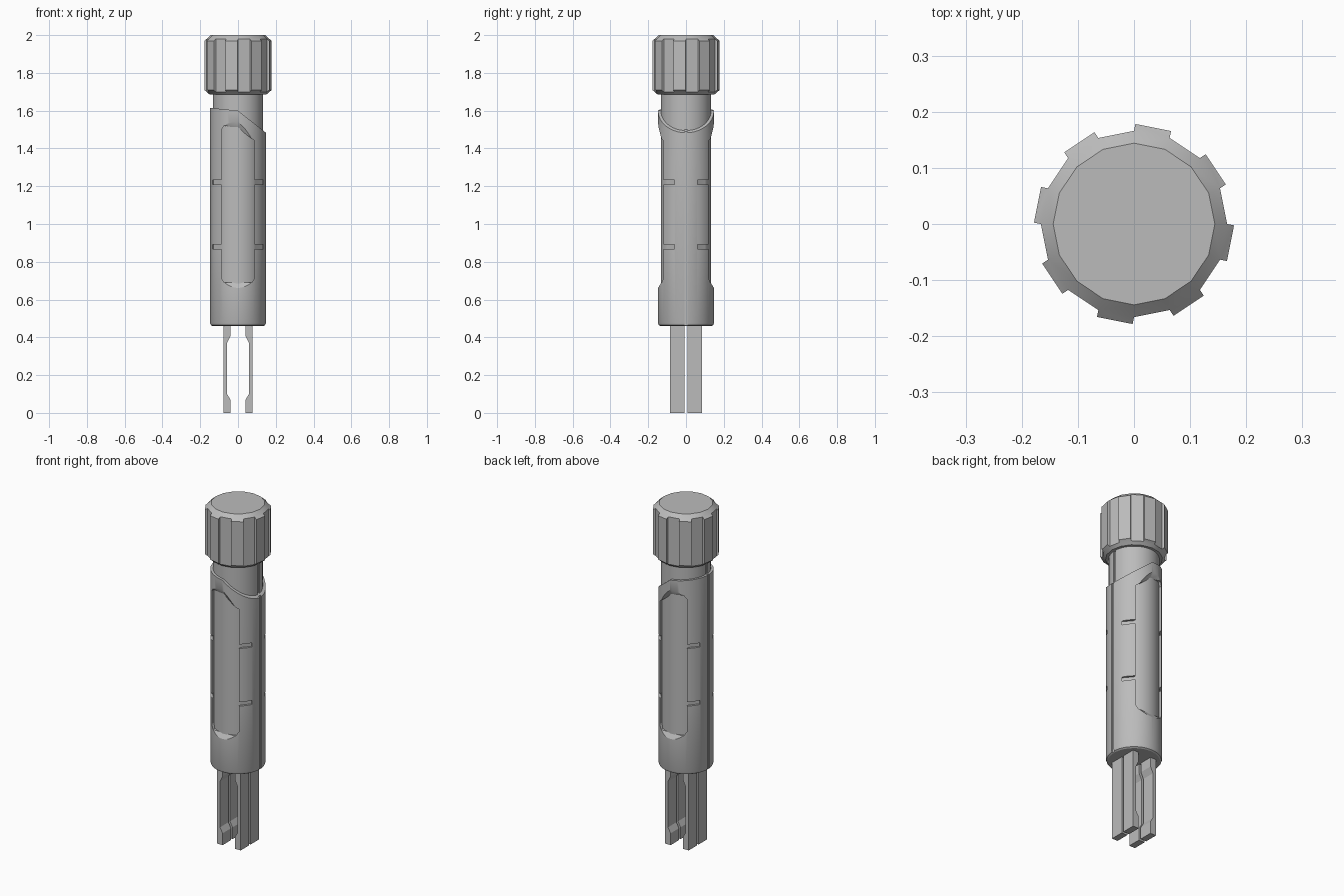
import bpy, bmesh, math

if "Cube" in bpy.data.objects:
    bpy.data.objects.remove(bpy.data.objects["Cube"])

grey = bpy.data.materials.new("plain_grey")
grey.diffuse_color = (0.5, 0.5, 0.5, 1)
grey.use_nodes = True
grey.node_tree.nodes["Principled BSDF"].inputs["Base Color"].default_value = grey.diffuse_color


def finish(bm, name, smooth=False):
    bmesh.ops.recalc_face_normals(bm, faces=bm.faces)
    me = bpy.data.meshes.new(name)
    bm.to_mesh(me)
    bm.free()
    me.materials.append(grey)
    ob = bpy.data.objects.new(name, me)
    bpy.context.collection.objects.link(ob)
    if smooth:
        shade(ob)
    return ob


def activate(ob):
    bpy.ops.object.select_all(action='DESELECT')
    ob.select_set(True)
    bpy.context.view_layer.objects.active = ob


def shade(ob):
    activate(ob)
    bpy.ops.object.shade_smooth_by_angle(angle=math.radians(30))


def lathe(profile, n):
    bm = bmesh.new()
    rings = [[bm.verts.new((r * math.cos(2 * math.pi * i / n), r * math.sin(2 * math.pi * i / n), z))
              for i in range(n)] for r, z in profile]
    sides = []
    for a, b in zip(rings, rings[1:]):
        sides.append([bm.faces.new((a[i], a[(i + 1) % n], b[(i + 1) % n], b[i])) for i in range(n)])
    bm.faces.new(rings[0][::-1])
    bm.faces.new(rings[-1])
    return bm, sides


def loft(stations):
    """Join equal-length xz outlines placed at different y."""
    bm = bmesh.new()
    rings = [[bm.verts.new((x, y, z)) for x, z in pts] for y, pts in stations]
    n = len(rings[0])
    for a, b in zip(rings, rings[1:]):
        for i in range(n):
            bm.faces.new((a[i], a[(i + 1) % n], b[(i + 1) % n], b[i]))
    bm.faces.new(rings[0])
    bm.faces.new(rings[-1])
    return bm


def box(x0, x1, y0, y1, z0, z1):
    return loft([(y, [(x0, z0), (x1, z0), (x1, z1), (x0, z1)]) for y in (y0, y1)])


def cut(target, bm):
    cutter = finish(bm, "cutter")
    cutter.hide_render = True
    activate(target)
    mod = target.modifiers.new("cut", 'BOOLEAN')
    mod.operation = 'DIFFERENCE'
    mod.solver = 'EXACT'
    mod.object = cutter
    bpy.ops.object.modifier_apply(modifier=mod.name)
    bpy.data.objects.remove(cutter)


# Knob: 16 sides, every second face raised into a grip rib
bm, sides = lathe([(0.15, 1.685), (0.166, 1.70), (0.166, 1.98), (0.144, 2.0)], 16)
bm.normal_update()
ribs = bmesh.ops.extrude_discrete_faces(bm, faces=sides[1][1::2])["faces"]
bm.normal_update()
for f in ribs:
    step = f.normal.copy() * 0.0125
    mid = f.calc_center_median().z
    for v in f.verts:
        v.co += step
        v.co.z += -0.011 if v.co.z > mid else 0.009
finish(bm, "knob", True)

# Inner core: shows as the neck and as the floor of the recessed panels
bm, _ = lathe([(0.133, 0.52), (0.133, 1.70)], 64)
core = finish(bm, "neck_core")

# Handle sleeve
bm, _ = lathe([(0.136, 0.46), (0.144, 0.465), (0.148, 0.476), (0.148, 1.66)], 64)
sleeve = finish(bm, "handle_sleeve")

# Slanted upper rim
rim = [(-0.3, 1.63), (-0.148, 1.615), (0, 1.60), (0.148, 1.483), (0.3, 1.363), (0.3, 2), (-0.3, 2)]
cut(sleeve, loft([(-0.3, rim), (0.3, rim)]))

# Recessed panels front and back
outer = [(-0.09, 0.685), (-0.075, 0.66), (0.075, 0.66), (0.09, 0.685),
         (0.09, 1.475), (0.0, 1.542), (-0.075, 1.556), (-0.09, 1.535)]
inner = [(x * 0.98, z + 0.03 if z < 1 else z - 0.035) for x, z in outer]
for s in (-1, 1):
    cut(sleeve, loft([(s * 0.3, outer), (s * 0.149, outer), (s * 0.13, inner), (s * 0.09, inner)]))

# Short side slots
for z in (0.88, 1.22):
    for a in (40, 140, 220, 320):
        bm = box(0.1345, 0.2, -0.04, 0.04, z - 0.012, z + 0.012)
        c, s = math.cos(math.radians(a)), math.sin(math.radians(a))
        for v in bm.verts:
            x, y, _ = v.co
            v.co.x, v.co.y = x * c - y * s, x * s + y * c
        cut(sleeve, bm)

# Vertical seams on both sides
for s in (-1, 1):
    cut(sleeve, box(s * 0.14, s * 0.3, -0.009, 0.009, 0.3, 1.8))
    cut(core, box(s * 0.127, s * 0.3, -0.009, 0.009, 0.3, 1.8))
shade(sleeve)
shade(core)

# Four hooked prongs
hook = [(0.078, 0), (0.04, 0), (0.04, 0.07), (0.058, 0.1), (0.058, 0.37),
        (0.041, 0.405), (0.041, 0.5), (0.078, 0.5)]
for sx, side in ((-1, "left"), (1, "right")):
    for sy, end in ((-1, "front"), (1, "back")):
        pts = [(sx * x, z) for x, z in hook]
        finish(loft([(sy * 0.007, pts), (sy * 0.086, pts)]), f"prong_{end}_{side}")
